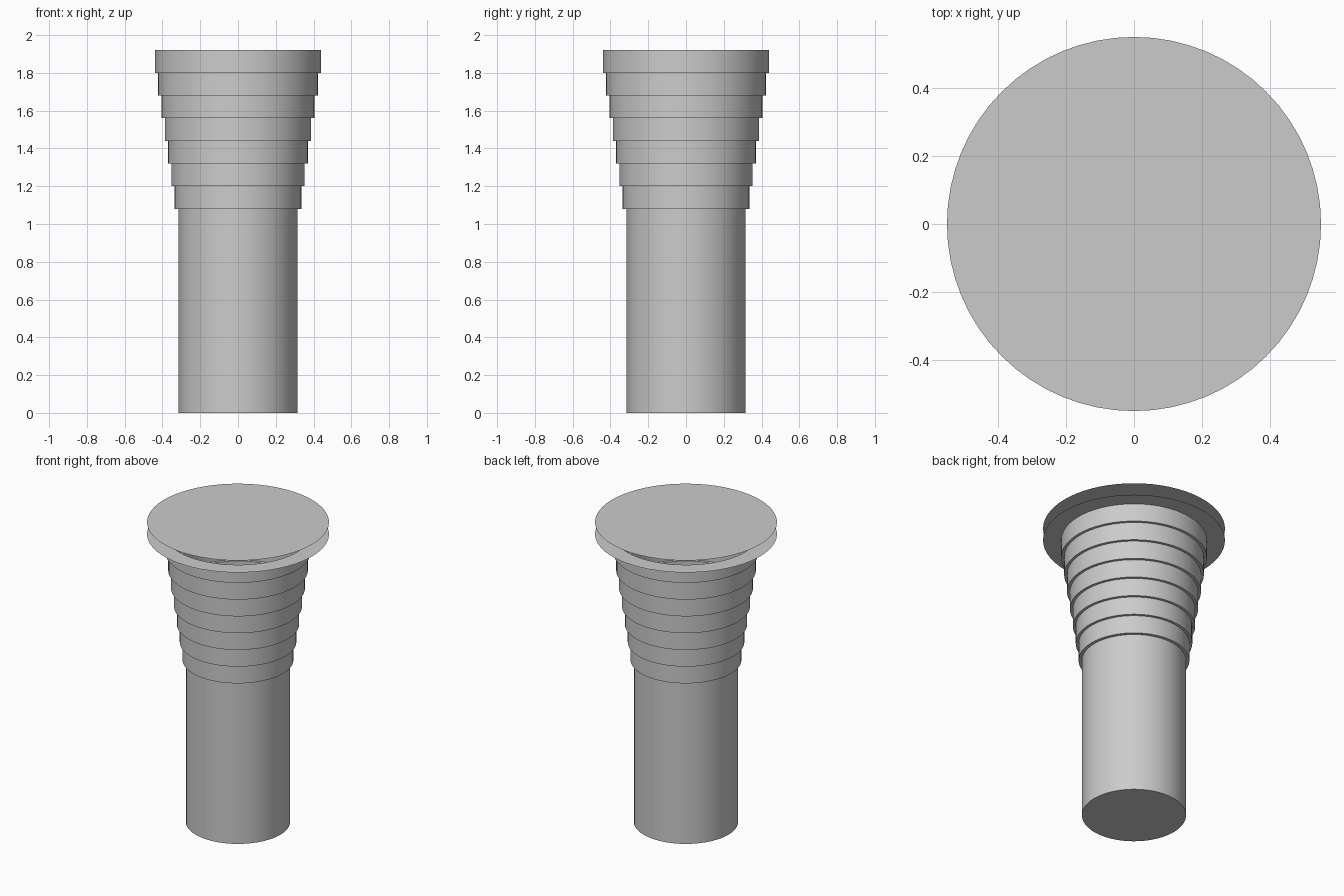
import bpy
import bmesh
from math import tau, radians
from mathutils import Vector

SIDES = 64
STEPS = 7
POST_RADIUS, POST_TOP = 0.315, 1.08
RING_LOW, RING_HIGH = 0.335, 0.44
RIM_Z, LID_Z, RIM_RADIUS = 1.92, 2.0, 0.55

cube = bpy.data.objects.get("Cube")
if cube:
    bpy.data.objects.remove(cube, do_unlink=True)

grey = bpy.data.materials.new("plain grey")
grey.use_nodes = True
colour = (0.6, 0.6, 0.6, 1)
grey.diffuse_color = colour
grey.node_tree.nodes["Principled BSDF"].inputs["Base Color"].default_value = colour


def finish(name, bm):
    """Turn the bmesh into a smooth shaded object with sharp rims."""
    mesh = bpy.data.meshes.new(name)
    bm.to_mesh(mesh)
    bm.free()
    mesh.materials.append(grey)
    obj = bpy.data.objects.new(name, mesh)
    bpy.context.collection.objects.link(obj)
    bpy.ops.object.select_all(action="DESELECT")
    obj.select_set(True)
    bpy.context.view_layer.objects.active = obj
    bpy.ops.object.shade_smooth_by_angle(angle=radians(30))


def lathe(name, profile, floor=False):
    """Revolve (radius, height) points, listed bottom up, around z."""
    bm = bmesh.new()
    verts = [bm.verts.new((r, 0, z)) for r, z in profile]
    edges = [bm.edges.new(pair) for pair in zip(verts, verts[1:])]
    bmesh.ops.spin(bm, geom=verts + edges, cent=(0, 0, 0), axis=(0, 0, 1),
                   angle=tau, steps=SIDES, use_merge=True)
    bmesh.ops.remove_doubles(bm, verts=bm.verts[:], dist=1e-5)
    if floor:
        bmesh.ops.holes_fill(
            bm, sides=0,
            edges=[e for e in bm.edges if e.is_boundary
                   and all(v.co.z < 0.001 for v in e.verts)])
    bmesh.ops.recalc_face_normals(bm, faces=bm.faces[:])
    # Walls face outward, ledges face down
    wall = next(f for f in bm.faces if abs(f.normal.z) < 0.5)
    centre = wall.calc_center_median()
    if wall.normal.dot(Vector((centre.x, centre.y, 0))) < 0:
        bmesh.ops.reverse_faces(bm, faces=bm.faces[:])
    finish(name, bm)


# Round post, closed at the bottom
lathe("post", [(POST_RADIUS, 0), (POST_RADIUS, POST_TOP)], floor=True)

# Hollow stepped collar, widening upward and ending in a flat rim
profile = [(POST_RADIUS, POST_TOP)]
step_height = (RIM_Z - POST_TOP) / STEPS
for i in range(STEPS):
    radius = RING_LOW + (RING_HIGH - RING_LOW) * i / (STEPS - 1)
    low = POST_TOP + i * step_height
    profile += [(radius, low), (radius, low + step_height)]
profile.append((RIM_RADIUS, RIM_Z))
lathe("stepped_collar", profile)

# Thin flat lid floating above the rim
bm = bmesh.new()
bmesh.ops.create_circle(bm, cap_ends=True, segments=SIDES, radius=RIM_RADIUS)
bmesh.ops.translate(bm, verts=bm.verts[:], vec=(0, 0, LID_Z))
finish("lid", bm)
